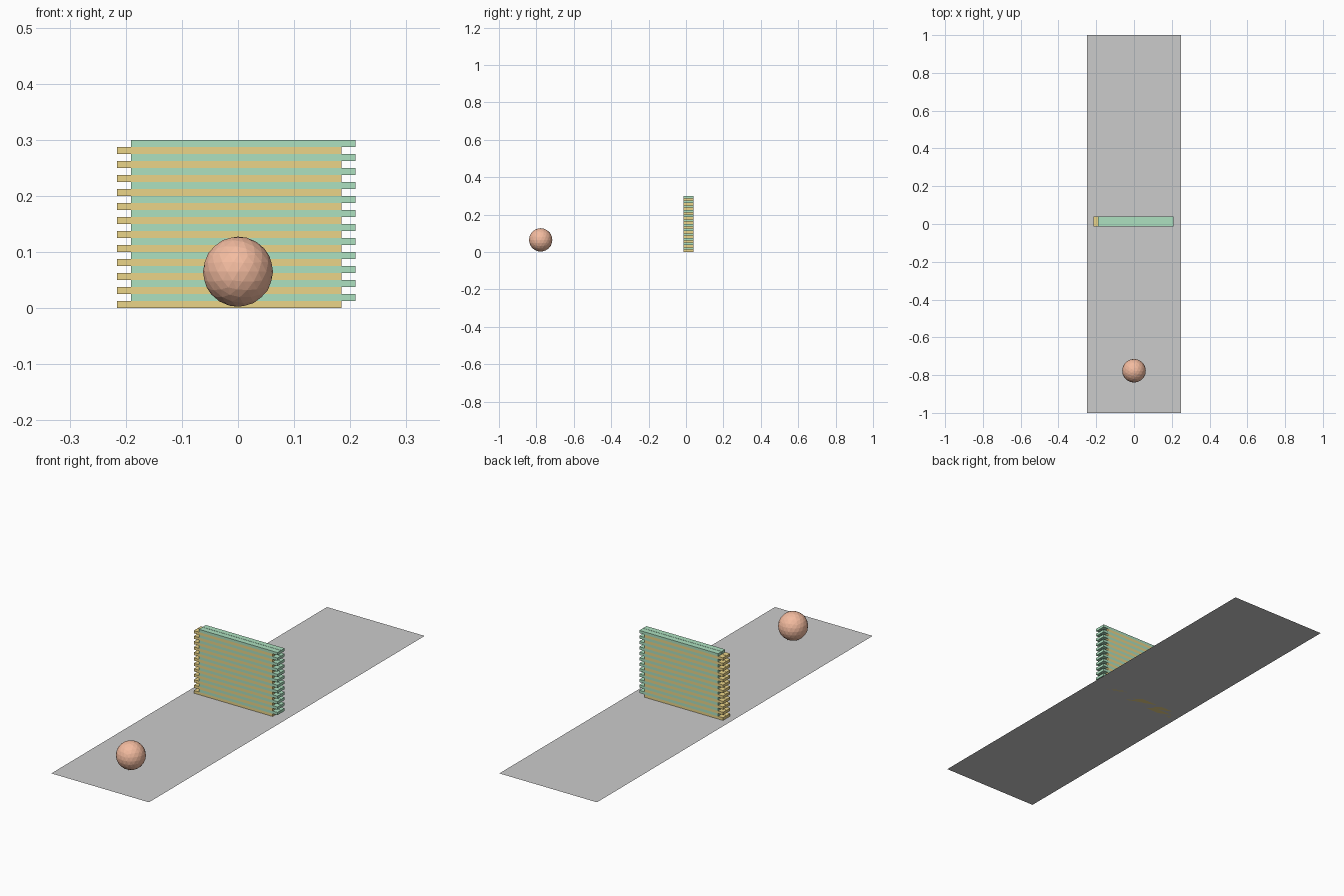
import bpy
import bmesh
from mathutils import Matrix

if "Cube" in bpy.data.objects:
    bpy.data.objects.remove(bpy.data.objects["Cube"])

BRICK = (0.05, 0.025, 0.0125)   # length, depth, height
DEPTH_STEP = 0.0265             # two brick layers with a hairline gap


def finish(bm, name, color=None):
    mesh = bpy.data.meshes.new(name)
    bm.to_mesh(mesh)
    bm.free()
    obj = bpy.data.objects.new(name, mesh)
    bpy.context.collection.objects.link(obj)
    if color:
        mat = bpy.data.materials.new(name + "_color")
        mat.diffuse_color = (*color, 1)
        mat.use_nodes = True
        mat.node_tree.nodes["Principled BSDF"].inputs["Base Color"].default_value = mat.diffuse_color
        mesh.materials.append(mat)
    return obj


def array(obj, count, offset):
    mod = obj.modifiers.new("array", 'ARRAY')
    mod.count = count
    mod.use_relative_offset = False
    mod.use_constant_offset = True
    mod.constant_offset_displace = offset


def brick_courses(name, x_start, z_start, color):
    # one brick repeated along the row, through the depth and up the wall
    bm = bmesh.new()
    bmesh.ops.create_cube(bm, size=1, matrix=Matrix.Diagonal((*BRICK, 1)))
    obj = finish(bm, name, color)
    obj.location = (x_start + BRICK[0] / 2, 0, z_start + BRICK[2] / 2)
    array(obj, 8, (BRICK[0], 0, 0))
    array(obj, 2, (0, DEPTH_STEP, 0))
    array(obj, 12, (0, 0, 2 * BRICK[2]))


# flat floor strip
bm = bmesh.new()
bmesh.ops.create_grid(bm, x_segments=1, y_segments=1, size=1,
                      matrix=Matrix.Diagonal((0.248, 1, 1, 1)))
finish(bm, "floor")

# wall of alternating, half-brick staggered courses
brick_courses("lower_courses", -0.2155, 0, (0.83, 0.66, 0.25))
brick_courses("upper_courses", -0.1905, BRICK[2], (0.42, 0.75, 0.53))

# faceted ball in front of the wall
bm = bmesh.new()
bmesh.ops.create_icosphere(bm, subdivisions=3, radius=0.0625)
ball = finish(bm, "ball", (0.9, 0.5, 0.35))
ball.location = (0, -0.777, 0.065)
